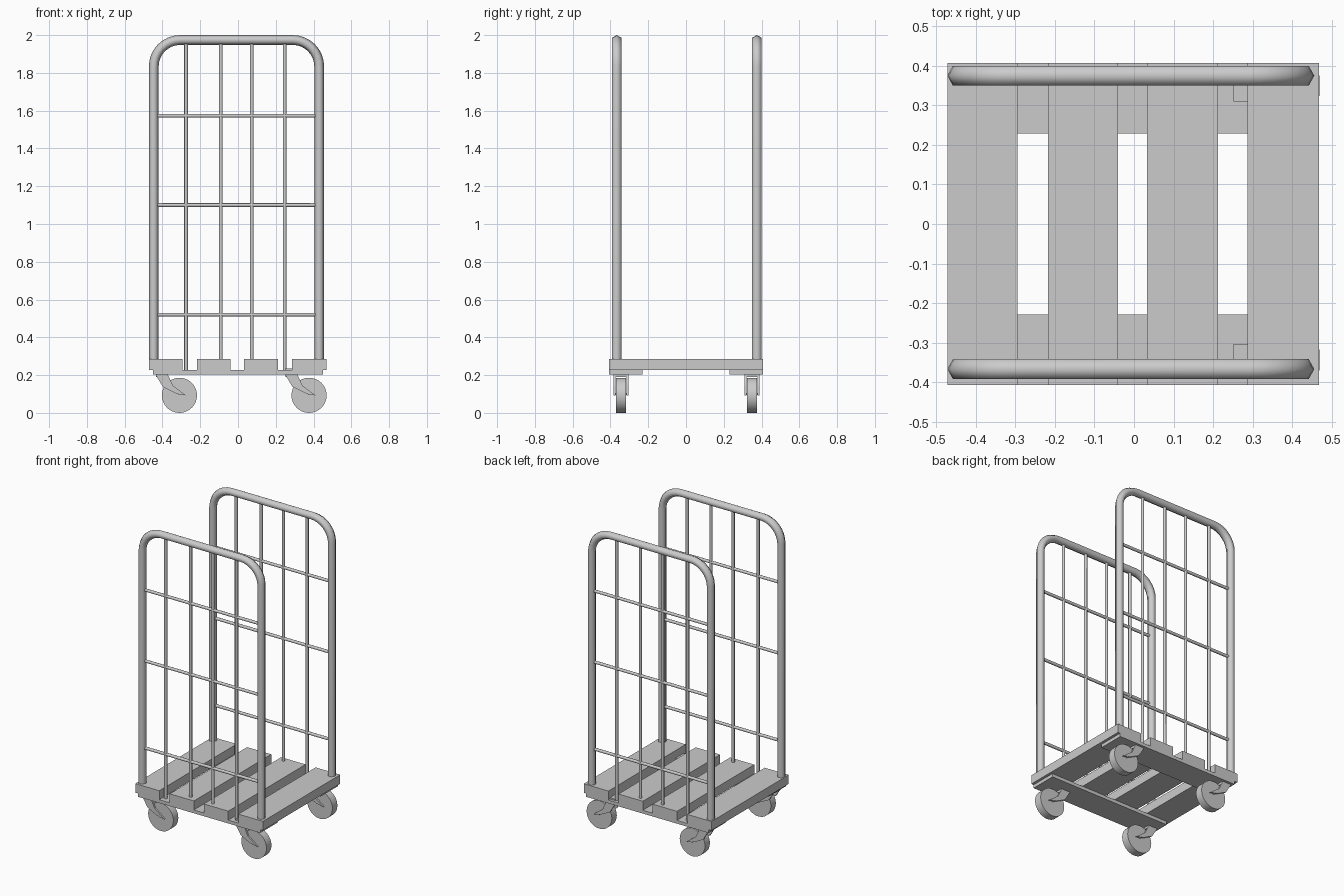
import bpy, bmesh, math
from mathutils import Vector, Matrix

if "Cube" in bpy.data.objects:
    bpy.data.objects.remove(bpy.data.objects["Cube"])


def finish(name, bm, smooth=None):
    bmesh.ops.recalc_face_normals(bm, faces=bm.faces)
    me = bpy.data.meshes.new(name)
    bm.to_mesh(me)
    bm.free()
    ob = bpy.data.objects.new(name, me)
    bpy.context.collection.objects.link(ob)
    if smooth:
        bpy.ops.object.select_all(action='DESELECT')
        ob.select_set(True)
        bpy.context.view_layer.objects.active = ob
        bpy.ops.object.shade_smooth_by_angle(angle=math.radians(smooth))
    return ob


def add_box(bm, x0, x1, y0, y1, z0, z1):
    m = Matrix.Translation(((x0 + x1) / 2, (y0 + y1) / 2, (z0 + z1) / 2)) @ \
        Matrix.Diagonal((x1 - x0, y1 - y0, z1 - z0, 1))
    bmesh.ops.create_cube(bm, size=1, matrix=m)


def box(name, *b):
    bm = bmesh.new()
    add_box(bm, *b)
    return finish(name, bm)


def rod(name, a, b, r, n, smooth=50):
    a, b = Vector(a), Vector(b)
    bm = bmesh.new()
    m = Matrix.Translation((a + b) / 2) @ (b - a).to_track_quat('Z', 'Y').to_matrix().to_4x4()
    bmesh.ops.create_cone(bm, cap_ends=True, segments=n, radius1=r, radius2=r,
                          depth=(b - a).length, matrix=m)
    return finish(name, bm, smooth)


def add_prism(bm, pts, y0, y1):
    a = [bm.verts.new((x, y0, z)) for x, z in pts]
    b = [bm.verts.new((x, y1, z)) for x, z in pts]
    bm.faces.new(a)
    bm.faces.new(b[::-1])
    for i in range(len(pts)):
        j = (i + 1) % len(pts)
        bm.faces.new((a[i], b[i], b[j], a[j]))


# deck planks and the two boards beneath them
for i, (x0, x1) in enumerate([(-.472, -.295), (-.218, -.04), (.033, .213), (.287, .468)]):
    box(f"deck_plank_{i + 1}", x0, x1, -.407, .407, .226, .286)
for side, s in (("front", -1), ("back", 1)):
    y0, y1 = sorted((s * .229, s * .407))
    box(f"cross_board_{side}", -.45, .45, y0, y1, .204, .226)


# bent six-sided tube frame
def tube_frame(name, y):
    xl, xr, top, rad = -.446, .430, 1.974, .14
    path = [(xl, .27, -1, 0)]
    for cx, start in ((xl + rad, 180), (xr - rad, 90)):
        for k in range(9):
            t = math.radians(start - 90 * k / 8)
            c, s = math.cos(t), math.sin(t)
            path.append((cx + rad * c, top - rad + rad * s, c, s))
    path.append((xr, .27, 1, 0))
    section = [(.026, 0), (.012, .025), (-.012, .025), (-.026, 0), (-.012, -.025), (.012, -.025)]
    bm = bmesh.new()
    rings = [[bm.verts.new((x + nx * u, y + v, z + nz * u)) for u, v in section]
             for x, z, nx, nz in path]
    for a, b in zip(rings, rings[1:]):
        for i in range(6):
            j = (i + 1) % 6
            bm.faces.new((a[i], a[j], b[j], b[i]))
    bm.faces.new(rings[0])
    bm.faces.new(rings[-1])
    finish(name, bm, 65)


# end frames with their wire grid
for side, y in (("front", -.367), ("back", .375)):
    tube_frame(f"tube_frame_{side}", y)
    for i, x in enumerate((-.275, -.091, .073, .247)):
        rod(f"upright_wire_{side}_{i + 1}", (x, y, .222), (x, y, 1.97), .010, 8)
    for i, z in enumerate((.52, 1.10, 1.573)):
        rod(f"cross_wire_{side}_{i + 1}", (-.44, y, z), (.425, y, z), .010, 8)

# casters: wheel, axle and a trailing fork
fork = [(-.125, .20), (-.125, .235), (-.060, .235), (-.060, .20),
        (-.035, .145), (.035, .092), (-.02, .104), (-.088, .138)]
for side, y in (("front", -.344), ("back", .350)):
    for end, x in (("left", -.310), ("right", .376)):
        tag = f"{side}_{end}"
        rod(f"wheel_{tag}", (x, y - .026, .093), (x, y + .026, .093), .093, 32, 40)
        rod(f"axle_{tag}", (x, y - .036, .1), (x, y + .036, .1), .006, 8)
        bm = bmesh.new()
        for s in (-1, 1):
            ya, yb = sorted((y + s * .029, y + s * .040))
            add_prism(bm, [(x + px, pz) for px, pz in fork], ya, yb)
        add_box(bm, x - .125, x - .060, y - .029, y + .029, .19, .235)
        finish(f"caster_fork_{tag}", bm)
